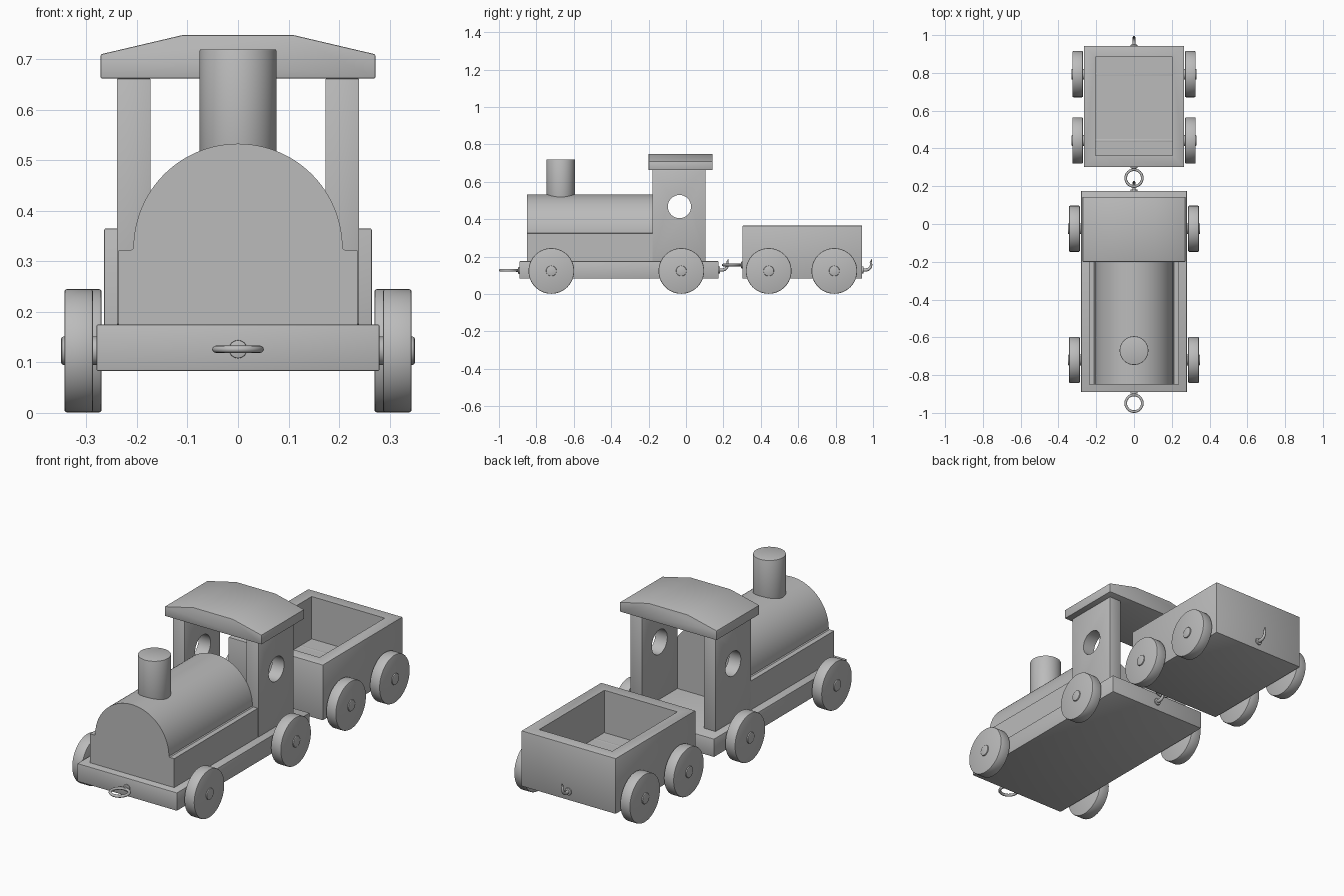
import bpy, bmesh
from math import pi, sin, cos, radians
from mathutils import Vector, Matrix

cube = bpy.data.objects.get("Cube")
if cube:
    bpy.data.objects.remove(cube, do_unlink=True)

GREY = (0.5, 0.5, 0.5, 1)
mat = bpy.data.materials.new("plain grey")
mat.use_nodes = True
mat.diffuse_color = GREY
mat.node_tree.nodes["Principled BSDF"].inputs["Base Color"].default_value = GREY


def finish(name, bm, bevel=0.0):
    """Turn a bmesh into a shaded object with softened edges."""
    bmesh.ops.recalc_face_normals(bm, faces=bm.faces)
    mesh = bpy.data.meshes.new(name)
    bm.to_mesh(mesh)
    bm.free()
    mesh.materials.append(mat)
    ob = bpy.data.objects.new(name, mesh)
    bpy.context.collection.objects.link(ob)
    bpy.ops.object.select_all(action='DESELECT')
    ob.select_set(True)
    bpy.context.view_layer.objects.active = ob
    if bevel:
        mod = ob.modifiers.new("soft edges", 'BEVEL')
        mod.width, mod.segments = bevel, 2
        mod.limit_method, mod.angle_limit = 'ANGLE', radians(40)
        bpy.ops.object.modifier_apply(modifier=mod.name)
    bpy.ops.object.shade_smooth_by_angle(angle=radians(35))
    return ob


def box(name, x, y, z, bevel=0.003):
    bm = bmesh.new()
    size = Matrix.Diagonal((x[1] - x[0], y[1] - y[0], z[1] - z[0], 1))
    centre = Vector((sum(x) / 2, sum(y) / 2, sum(z) / 2))
    bmesh.ops.create_cube(bm, size=1, matrix=Matrix.Translation(centre) @ size)
    return finish(name, bm, bevel)


def cylinder(name, centre, radius, depth, axis, bevel=0.003, sides=64):
    bm = bmesh.new()
    turn = Vector(axis).to_track_quat('Z', 'Y').to_matrix().to_4x4()
    bmesh.ops.create_cone(bm, cap_ends=True, segments=sides, radius1=radius, radius2=radius,
                          depth=depth, matrix=Matrix.Translation(centre) @ turn)
    return finish(name, bm, bevel)


def extrude_y(name, profile, y0, y1, bevel):
    """Extrude an x-z outline along y."""
    bm = bmesh.new()
    face = bm.faces.new([bm.verts.new((x, y0, z)) for x, z in profile])
    out = bmesh.ops.extrude_face_region(bm, geom=[face])
    moved = [v for v in out["geom"] if isinstance(v, bmesh.types.BMVert)]
    bmesh.ops.translate(bm, verts=moved, vec=(0, y1 - y0, 0))
    return finish(name, bm, bevel)


def cut(ob, cutter):
    mod = ob.modifiers.new("opening", 'BOOLEAN')
    mod.operation, mod.solver, mod.object = 'DIFFERENCE', 'EXACT', cutter
    bpy.context.view_layer.objects.active = ob
    bpy.ops.object.modifier_apply(modifier=mod.name)
    bpy.data.objects.remove(cutter, do_unlink=True)
    bpy.ops.object.select_all(action='DESELECT')
    ob.select_set(True)
    bpy.ops.object.shade_smooth_by_angle(angle=radians(35))


def wire(name, points, radii, cyclic=False):
    """Round wire swept through points, with a radius at each."""
    curve = bpy.data.curves.new(name, 'CURVE')
    curve.dimensions, curve.bevel_depth, curve.bevel_resolution = '3D', 1, 4
    curve.use_fill_caps = True
    spline = curve.splines.new('POLY')
    spline.points.add(len(points) - 1)
    for p, co, r in zip(spline.points, points, radii):
        p.co, p.radius = (*co, 1), r
    spline.use_cyclic_u, spline.use_smooth = cyclic, True
    curve.materials.append(mat)
    ob = bpy.data.objects.new(name, curve)
    bpy.context.collection.objects.link(ob)
    bpy.ops.object.select_all(action='DESELECT')
    ob.select_set(True)
    bpy.context.view_layer.objects.active = ob
    bpy.ops.object.convert(target='MESH')


def coupling_ring(name, y, z, wall):
    n = 40
    pts = [(0.044 * cos(2 * pi * i / n), y + 0.044 * sin(2 * pi * i / n), z) for i in range(n)]
    wire(name, pts, [0.007] * n, True)
    near = y + 0.044
    cylinder(name + "_shank", (0, (near + wall) / 2, z), 0.008, wall - near + 0.01, (0, 1, 0), 0, 16)
    cylinder(name + "_collar", (0, wall - 0.003, z), 0.018, 0.008, (0, 1, 0), 0.002, 24)


def hook(name, wall, z):
    # straight shank, then a quarter bend rising to a tapered tip
    pts, radii = [(0, wall - 0.005, z)], [0.008]
    for i in range(13):
        a = radians(-90 + 9.5 * i)
        pts.append((0, wall + 0.018 + 0.03 * cos(a), z + 0.03 + 0.03 * sin(a)))
        radii.append(0.009 - 0.0003 * i)
    pts.append((0, wall + 0.052, z + 0.058))
    radii.append(0.002)
    wire(name, pts, radii)
    cylinder(name + "_collar", (0, wall + 0.003, z), 0.018, 0.008, (0, 1, 0), 0.002, 24)


def wheels(prefix, ys, inner, outer):
    for place, y in zip(("front", "rear"), ys):
        cylinder(f"{prefix}_{place}_axle", (0, y, 0.123), 0.028, 2 * outer + 0.012, (1, 0, 0), 0.004, 32)
        for side, s in (("left", 1), ("right", -1)):
            cylinder(f"{prefix}_{place}_{side}_wheel", (s * (inner + outer) / 2, y, 0.123),
                     0.122, outer - inner, (1, 0, 0), 0.005)


# Engine base and boiler
box("chassis", (-0.28, 0.28), (-0.89, 0.175), (0.083, 0.175))
arch = [(0.207 * cos(pi * i / 48), 0.326 + 0.207 * sin(pi * i / 48)) for i in range(49)]
outline = [(-0.237, 0.175), (0.237, 0.175), (0.237, 0.322), (0.212, 0.322)]
extrude_y("boiler", outline + arch + [(-0.212, 0.322), (-0.237, 0.322)], -0.85, -0.18, 0)
cylinder("chimney", (0, -0.67, 0.595), 0.076, 0.25, (0, 0, 1))

# Cab walls with round windows, and the arched roof
for side, s in (("left", 1), ("right", -1)):
    wall = box(f"cab_{side}_wall", sorted((s * 0.173, s * 0.24)), (-0.18, 0.105), (0.175, 0.662), 0.002)
    cut(wall, cylinder("window_cutter", (s * 0.2, -0.035, 0.467), 0.062, 0.3, (1, 0, 0), 0))
roof = [(-0.272, 0.662), (0.272, 0.662), (0.272, 0.71), (0.11, 0.748), (-0.11, 0.748), (-0.272, 0.71)]
extrude_y("cab_roof", roof, -0.2, 0.143, 0.003)

# Hollow wagon
wagon = box("wagon_body", (-0.265, 0.265), (0.302, 0.942), (0.083, 0.365))
cut(wagon, box("wagon_cutter", (-0.205, 0.205), (0.362, 0.884), (0.15, 0.6), 0))

# Running gear and couplings
wheels("engine", (-0.72, -0.025), 0.287, 0.344)
wheels("wagon", (0.442, 0.793), 0.27, 0.326)
coupling_ring("engine_ring", -0.949, 0.126, -0.89)
coupling_ring("wagon_ring", 0.243, 0.155, 0.302)
hook("engine_hook", 0.175, 0.128)
hook("wagon_hook", 0.942, 0.128)
